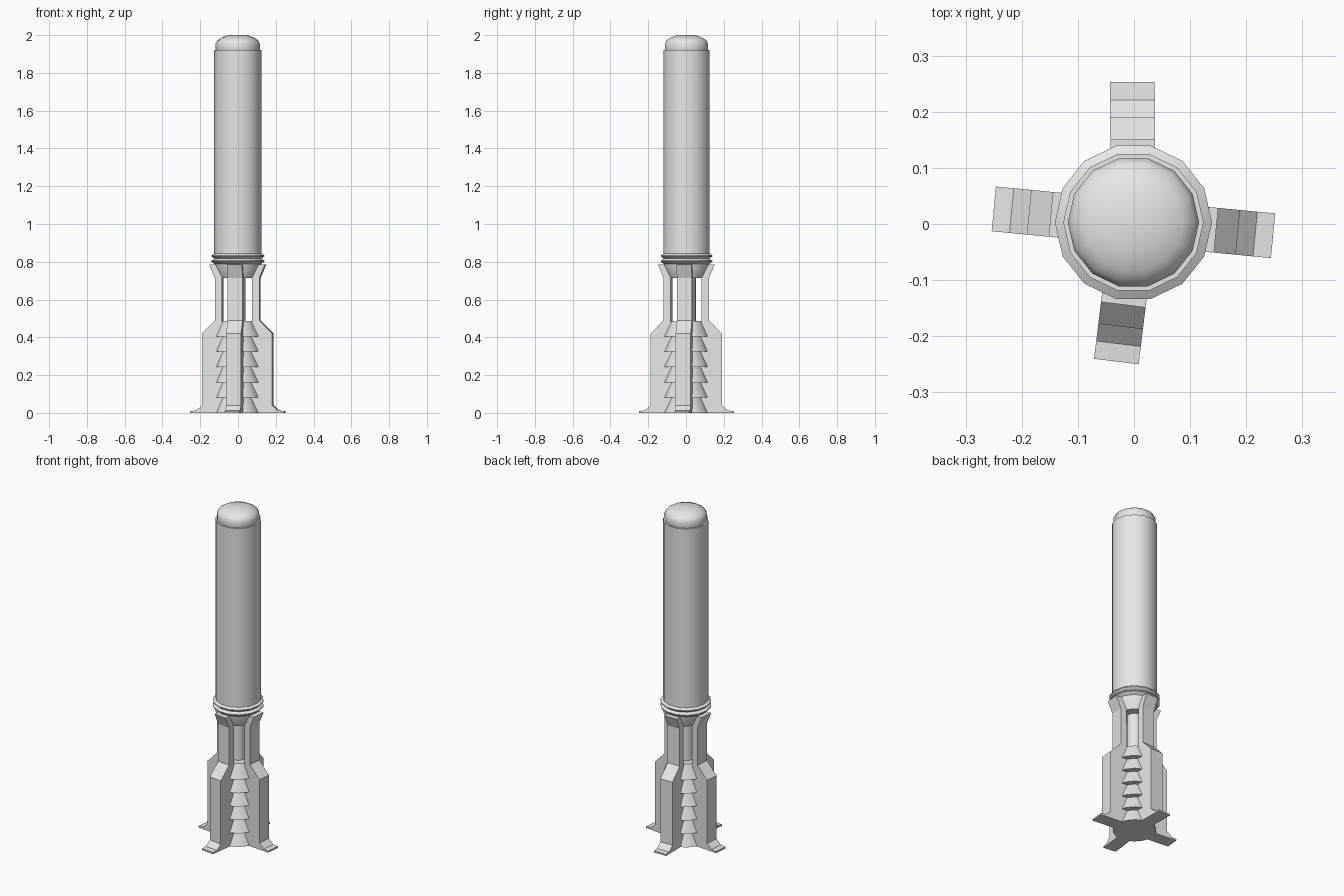
import bpy, bmesh
from math import cos, sin, pi, radians
from mathutils import Matrix, Vector

cube = bpy.data.objects.get("Cube")
if cube:
    bpy.data.objects.remove(cube, do_unlink=True)

SIDES = 14
CENTRE = Vector((-0.001, 0.003, 0))

grey = bpy.data.materials.new("light_grey")
grey.use_nodes = True
grey.diffuse_color = (0.8, 0.8, 0.8, 1)
grey.node_tree.nodes["Principled BSDF"].inputs["Base Color"].default_value = (0.8, 0.8, 0.8, 1)


def finish(bm, name, smooth=None):
    """Turn a bmesh into a named, coloured object."""
    bmesh.ops.recalc_face_normals(bm, faces=bm.faces)
    mesh = bpy.data.meshes.new(name)
    bm.to_mesh(mesh)
    bm.free()
    mesh.materials.append(grey)
    obj = bpy.data.objects.new(name, mesh)
    obj.location = CENTRE
    bpy.context.collection.objects.link(obj)
    if smooth:
        bpy.ops.object.select_all(action='DESELECT')
        obj.select_set(True)
        bpy.context.view_layer.objects.active = obj
        bpy.ops.object.shade_smooth_by_angle(angle=radians(smooth))
    return obj


def lathe(name, profile, smooth=32):
    """Spin a (radius, height) profile about z and close both ends."""
    bm = bmesh.new()
    rings = []
    for r, z in profile:
        rings.append([bm.verts.new((r * cos(2 * pi * i / SIDES), r * sin(2 * pi * i / SIDES), z))
                      for i in range(SIDES)])
    for a, b in zip(rings, rings[1:]):
        for i in range(SIDES):
            j = (i + 1) % SIDES
            bm.faces.new((a[i], a[j], b[j], b[i]))
    bm.faces.new(rings[0])
    bm.faces.new(rings[-1])
    return finish(bm, name, smooth)


def fin(name, angle, profile, width=0.08):
    """Extrude a (radius, height) outline sideways and turn it about z."""
    bm = bmesh.new()
    face = bm.faces.new([bm.verts.new((r, -width / 2, z)) for r, z in profile])
    ext = bmesh.ops.extrude_face_region(bm, geom=[face])
    moved = [v for v in ext["geom"] if isinstance(v, bmesh.types.BMVert)]
    bmesh.ops.translate(bm, verts=moved, vec=(0, width, 0))
    bm.transform(Matrix.Rotation(radians(angle), 4, 'Z'))
    return finish(bm, name)


# Long smooth barrel and its rounded cap
lathe("barrel", [(0.125, 0.83), (0.125, 1.92)])
lathe("cap", [(0.113, 1.91), (0.117, 1.925), (0.117, 1.955), (0.108, 1.973),
              (0.089, 1.985), (0.051, 2.0)], 40)

# Pair of sharp rings under the barrel
for name, z in (("upper_ring", 0.831), ("lower_ring", 0.803)):
    lathe(name, [(0.122, z - 0.016), (0.14, z - 0.002), (0.14, z + 0.003), (0.122, z + 0.014)], 20)

# Flared collar and central rod
lathe("collar", [(0.09, 0.715), (0.122, 0.785), (0.122, 0.80)])
lathe("rod", [(0.042, 0.45), (0.042, 0.74)])

# Stack of skirted cones
tier = 0.081
stack = []
for k in range(6):
    stack += [(0.12, k * tier), (0.086, (k + 1) * tier)]
lathe("cone_stack", stack)

# Four stepped fins with splayed feet
outline = [(0.03, 0.0), (0.25, 0.0), (0.25, 0.01), (0.218, 0.012), (0.187, 0.04),
           (0.187, 0.42), (0.118, 0.49), (0.118, 0.715), (0.148, 0.785),
           (0.115, 0.785), (0.08, 0.715), (0.08, 0.48), (0.03, 0.48)]
for name, angle in (("left_fin", -5.5), ("back_fin", 90.5), ("right_fin", 174.5), ("front_fin", -97)):
    fin(name, angle, outline)
